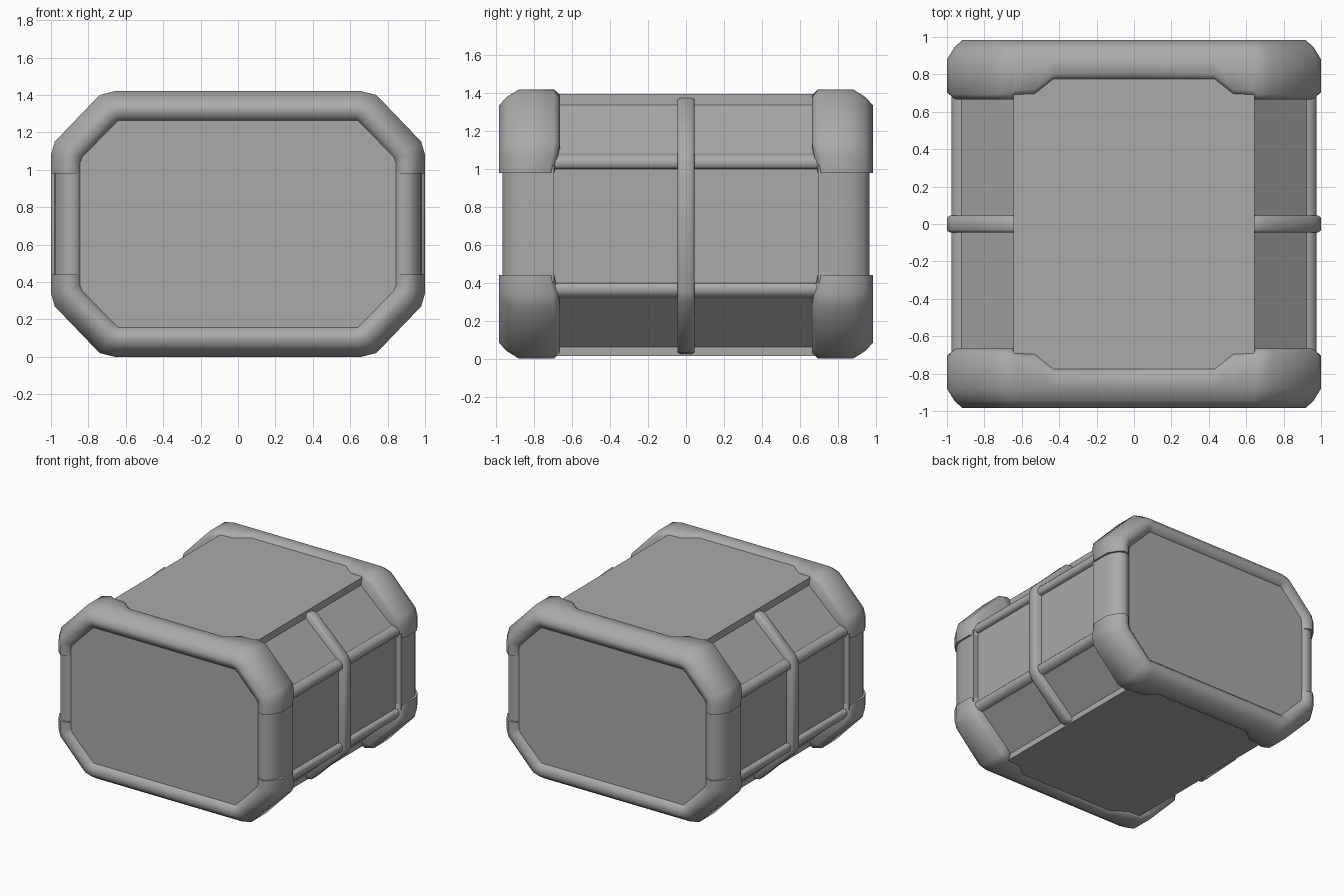
import bpy, bmesh, math
from mathutils import Vector

cube = bpy.data.objects.get("Cube")
if cube:
    bpy.data.objects.remove(cube, do_unlink=True)

MID = 0.71        # mirror height of the bumper frame
SHELL_MID = 0.70  # mirror height of the shell and its trim

grey = bpy.data.materials.new("grey metal")
grey.use_nodes = True
COLOUR = (0.4, 0.4, 0.4, 1)
grey.diffuse_color = COLOUR
grey.node_tree.nodes["Principled BSDF"].inputs["Base Color"].default_value = COLOUR


def skin(name, rings, axes, mid=MID, open_start=False, angle=62):
    """Join equal-sized rings into a tube and mirror it about the centre."""
    bm = bmesh.new()
    loops = [[bm.verts.new((x, y, z - mid)) for x, y, z in r] for r in rings]
    n = len(loops[0])
    for a, b in zip(loops, loops[1:]):
        for i in range(n):
            j = (i + 1) % n
            bm.faces.new((a[i], a[j], b[j], b[i]))
    bm.faces.new(loops[-1])
    if not open_start:
        bm.faces.new(loops[0])
    bmesh.ops.recalc_face_normals(bm, faces=bm.faces)
    # An open tube is flipped if its top does not face up
    top = max(bm.faces, key=lambda f: f.calc_center_median().z)
    if open_start and top.normal.z < 0:
        bmesh.ops.reverse_faces(bm, faces=bm.faces)
    mesh = bpy.data.meshes.new(name)
    bm.to_mesh(mesh)
    bm.free()
    mesh.materials.append(grey)
    ob = bpy.data.objects.new(name, mesh)
    ob.location.z = mid
    bpy.context.collection.objects.link(ob)
    bpy.ops.object.select_all(action="DESELECT")
    ob.select_set(True)
    bpy.context.view_layer.objects.active = ob
    bpy.ops.object.shade_smooth_by_angle(angle=math.radians(angle))
    if axes:
        mirror = ob.modifiers.new("Mirror", "MIRROR")
        for i, axis in enumerate("XYZ"):
            mirror.use_axis[i] = axis in axes
    return ob


def octagon(corners, mid):
    """Full outline in x and z from its upper +x corners."""
    right = corners + [(x, 2 * mid - z) for x, z in reversed(corners)]
    return right + [(-x, z) for x, z in reversed(right)]


def prism(name, profile, half_depth):
    rings = [[(x, s * half_depth, z) for x, z in profile] for s in (-1, 1)]
    return skin(name, rings, "", angle=20)


def sweep(name, stations, sections, axes, mid):
    """Carry a section, given as (inward share, y), between outer and inner paths."""
    rings = []
    for (ox, oz, ix, iz), section in zip(stations, sections):
        outer, inner = Vector((ox, oz)), Vector((ix, iz))
        points = [(outer.lerp(inner, t), y) for t, y in section]
        rings.append([(p.x, y, p.y) for p, y in points])
    return skin(name, rings, axes, mid, open_start=True)


# Main shell, end panels and the raised top and bottom plates
prism("shell", octagon([(0.645, 1.338), (0.925, 1.08), (0.94, 1.05)], SHELL_MID), 0.85)
prism("end_panels", octagon([(0.64, 1.265), (0.85, 1.05)], MID), 0.948)
prism("top_and_bottom_plates",
      [(-0.645, 0.015), (0.645, 0.015), (0.645, 1.395), (-0.645, 1.395)], 0.8)

# Rounded bumper frame, narrower along the middle and thick at the corners
frame = [
    (0.00, 1.42, 0.00, 1.26), (0.43, 1.42, 0.43, 1.26),
    (0.53, 1.42, 0.53, 1.26), (0.64, 1.42, 0.63, 1.26),
    (0.66, 1.42, 0.64, 1.26), (0.74, 1.40, 0.66, 1.24),
    (0.98, 1.15, 0.83, 1.065), (1.00, 1.08, 0.84, 1.04),
    (1.00, 0.98, 0.84, 0.98),
]
rears = [0.77, 0.77, 0.69, 0.685, 0.665, 0.665, 0.665, 0.675, 0.695]
sections = [[(1, -0.945), (0.8, -0.973), (0.52, -0.985), (0.25, -0.945),
             (0, -0.88), (0, -rear - 0.03), (0.2, -rear), (1, -rear)]
            for rear in rears]
sweep("bumper_frame", frame, sections, "XYZ", MID)

# Upright corner posts between the bumpers
post = [(0.84, 0.945), (0.87, 0.962), (0.905, 0.967), (0.945, 0.94),
        (0.975, 0.89), (0.985, 0.83), (0.985, 0.695), (0.84, 0.695)]
skin("corner_posts", [[(x, -y, z) for x, y in post] for z in (0.40, 1.02)], "XY")

# Horizontal side rails
rail = [(0.90, 1.0), (0.96, 1.0), (0.975, 1.015), (0.975, 1.045),
        (0.96, 1.07), (0.925, 1.082), (0.90, 1.08)]
skin("side_rails", [[(x, y, z) for x, z in rail] for y in (-0.75, 0.75)],
     "XZ", SHELL_MID)

# Straps around the middle of each side, from the waist up to the top plate
strap = [
    (1.0, SHELL_MID, 0.89, SHELL_MID), (1.0, 1.04, 0.89, 1.02),
    (0.97, 1.10, 0.88, 1.05), (0.69, 1.37, 0.65, 1.28),
    (0.645, 1.375, 0.63, 1.30),
]
half = [(1, 0.045), (0.12, 0.045), (0, 0.032)]
section = [(t, -y) for t, y in half] + half[::-1]
sweep("side_straps", strap, [section] * len(strap), "XZ", SHELL_MID)
